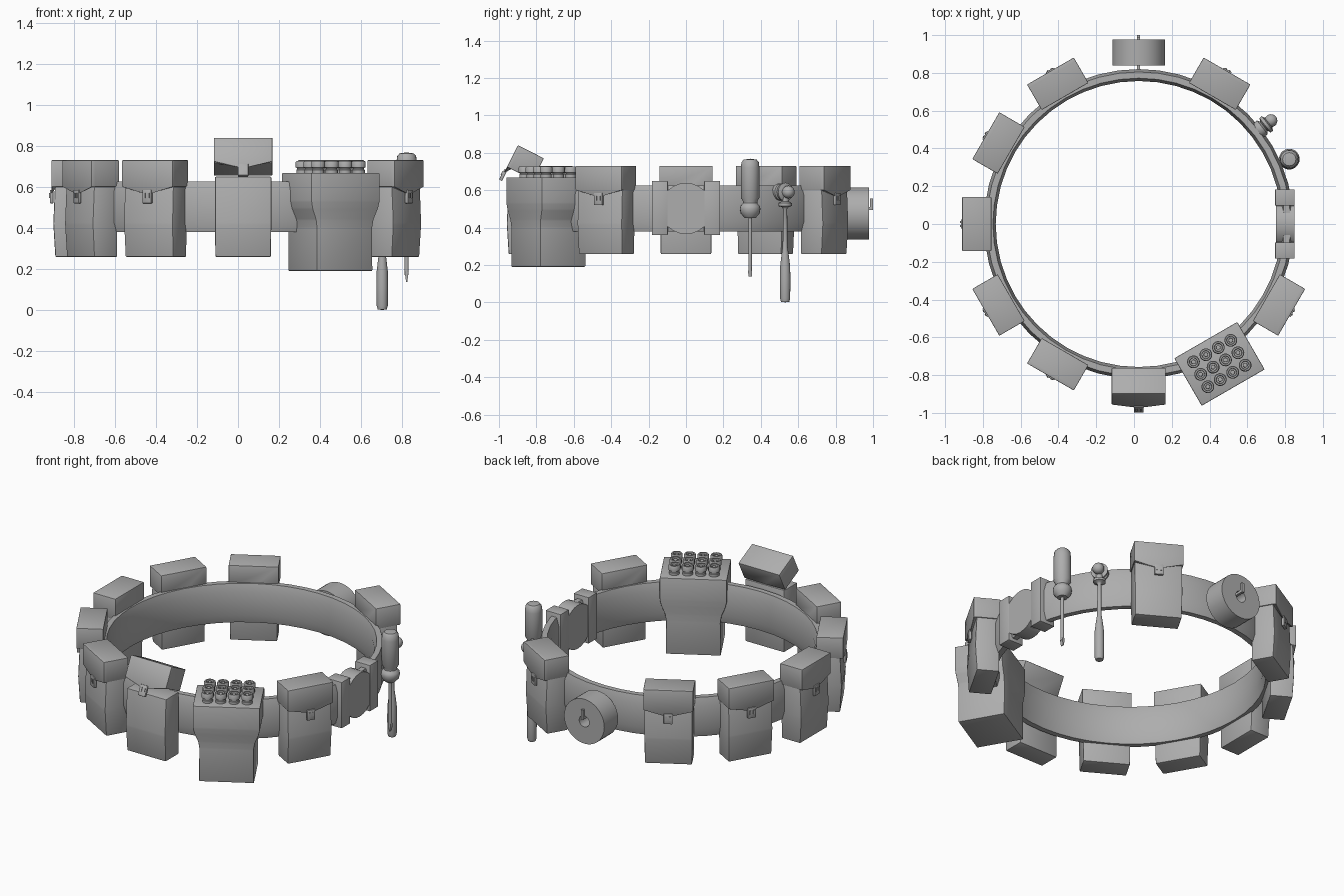
import bpy, bmesh, math
from mathutils import Matrix, Vector

if "Cube" in bpy.data.objects:
    bpy.data.objects.remove(bpy.data.objects["Cube"])

grey = bpy.data.materials.new("plain_grey")
grey.diffuse_color = (0.42, 0.42, 0.42, 1)
grey.use_nodes = True
grey.node_tree.nodes["Principled BSDF"].inputs["Base Color"].default_value = grey.diffuse_color


def frame(deg):
    """Local x points outward from the belt, y runs along it."""
    return Matrix.Translation((0.025, 0, 0)) @ Matrix.Rotation(math.radians(deg), 4, 'Z')


def finish(name, bm, M, bevel=0.0):
    if bevel:
        bmesh.ops.bevel(bm, geom=bm.edges[:], offset=bevel, segments=2,
                        affect='EDGES', profile=0.5)
    bmesh.ops.recalc_face_normals(bm, faces=bm.faces[:])
    me = bpy.data.meshes.new(name)
    bm.to_mesh(me)
    bm.free()
    me.transform(M)
    me.materials.append(grey)
    ob = bpy.data.objects.new(name, me)
    bpy.context.collection.objects.link(ob)
    bpy.ops.object.select_all(action='DESELECT')
    ob.select_set(True)
    bpy.context.view_layer.objects.active = ob
    bpy.ops.object.shade_smooth_by_angle(angle=math.radians(40))
    return ob


def loft(name, rings, M, bevel=0.0):
    """Skin a list of equal-length rings and cap both ends."""
    bm = bmesh.new()
    vs = [[bm.verts.new(p) for p in r] for r in rings]
    n = len(rings[0])
    for a, b in zip(vs, vs[1:]):
        for i in range(n):
            bm.faces.new((a[i], a[(i + 1) % n], b[(i + 1) % n], b[i]))
    bm.faces.new(vs[0])
    bm.faces.new(vs[-1])
    return finish(name, bm, M, bevel)


def rect(x0, x1, w, z):
    return [(x0, -w / 2, z), (x1, -w / 2, z), (x1, w / 2, z), (x0, w / 2, z)]


def box(name, x0, x1, w, z0, z1, M, bevel=0.0):
    return loft(name, [rect(x0, x1, w, z0), rect(x0, x1, w, z1)], M, bevel)


def lathe(name, profile, M, n=20, closed=False):
    """Revolve (radius, z) points around z."""
    bm = bmesh.new()
    rows = []
    for r, z in profile:
        if r == 0:
            rows.append([bm.verts.new((0, 0, z))] * n)
        else:
            rows.append([bm.verts.new((r * math.cos(t * math.tau / n),
                                       r * math.sin(t * math.tau / n), z)) for t in range(n)])
    pairs = list(zip(rows, rows[1:])) + ([(rows[-1], rows[0])] if closed else [])
    for a, b in pairs:
        for i in range(n):
            j = (i + 1) % n
            quad = list(dict.fromkeys((a[i], a[j], b[j], b[i])))
            if len(quad) > 2:
                bm.faces.new(quad)
    return finish(name, bm, M)


def flap(name, M):
    # lid with a shallow V along its front lower edge
    def ring(x, dip):
        return [(x, -.143, .60), (x, 0, .60 - dip), (x, .143, .60), (x, .143, .73), (x, -.143, .73)]
    loft(name, [ring(.78, 0), ring(.91, 0), ring(.935, .04)], M, .004)
    box(name + "_clasp", .925, .942, .05, .52, .585, M, .003)
    for s in (-1, 1):
        box(name + "_clasp_stud", .940, .946, .01, .545, .57,
            M @ Matrix.Translation((0, s * .011, 0)))


def pouch_body(name, M):
    loft(name, [rect(.785, .915, .27, .258), rect(.785, .925, .275, .42),
                rect(.785, .915, .275, .65)], M, .006)


# belt
lathe("belt", [(.772, .38), (.757, .43), (.757, .575), (.772, .625),
               (.805, .625), (.82, .575), (.82, .43), (.805, .38)],
      frame(0), 48, True)

# closed pouches
for k, a in enumerate((60, 120, 150, 180, 210, 240, 330)):
    pouch_body(f"pouch_{k}", frame(a))
    flap(f"pouch_flap_{k}", frame(a))

# open pouch at the front, lid tilted up
F = frame(270)
pouch_body("open_pouch", F @ Matrix.Translation((.033, 0, 0)))
tilt = (Matrix.Translation((.76, 0, .77)) @ Matrix.Rotation(math.radians(-27), 4, 'Y')
        @ Matrix.Translation((-.78, 0, -.73)))
flap("open_pouch_flap", F @ tilt)

# large shell pouch with flared top
B = frame(300)
loft("shell_pouch", [rect(.71, .99, .315, .19), rect(.71, .99, .312, .40),
                     rect(.71, .992, .325, .44), rect(.71, .997, .37, .495),
                     rect(.71, 1.0, .385, .53), rect(.71, 1.0, .385, .668)], B, .005)
for i in range(4):
    for j in range(3):
        P = B @ Matrix.Translation((.853 + (j - 1) * .076, (i - 1.5) * .076, 0))
        lathe("shell", [(.03, .65), (.03, .683), (.027, .686), (.027, .692), (.034, .695),
                        (.034, .72), (.03, .726), (.022, .726), (.02, .712),
                        (.012, .712), (.011, .722), (0, .724)], P, 16)

# buckle: two end blocks, a bridge and a round centre plate
K = frame(0)
for s in (-1, 1):
    box("buckle_block", .722, .826, .085, .36, .65, K @ Matrix.Translation((0, s * .14, 0)), .003)
box("buckle_bridge", .73, .822, .22, .41, .60, K)
lathe("buckle_disc", [(0, .728), (.137, .728), (.137, .824), (0, .824)],
      K @ Matrix.Translation((0, 0, .502)) @ Matrix.Rotation(math.pi / 2, 4, 'Y'), 24)

# tape roll hanging on a hook
T = frame(90)
lathe("tape_roll", [(.035, .84), (.14, .84), (.14, .978), (.035, .978)],
      T @ Matrix.Translation((0, 0, .475)) @ Matrix.Rotation(math.pi / 2, 4, 'Y'), 36, True)
box("tape_hook_bar", .80, 1.0, .016, .495, .511, T)
box("tape_hook_tip", .984, 1.0, .016, .50, .555, T)

# screwdriver
S = Matrix.Translation((.822, .343, 0))
lathe("screwdriver_handle", [(0, .45), (.03, .452), (.05, .475), (.055, .50), (.052, .515),
                             (.038, .53), (.038, .54), (.05, .56), (.05, .72), (.046, .75),
                             (.035, .763), (0, .768)], S)
lathe("screwdriver_shaft", [(0, .17), (.010, .17), (.010, .46), (0, .46)], S, 12)
loft("screwdriver_tip", [rect(-.003, .003, .018, .137), rect(-.007, .007, .022, .165),
                         rect(-.008, .008, .016, .185)], S)

# ball-headed hammer, hanging head up
H = Matrix.Translation((.703, .53, 0)) @ Matrix.Rotation(math.radians(38), 4, 'Z')
lathe("hammer_handle", [(0, 0), (.022, .003), (.027, .02), (.028, .12), (.027, .19), (.020, .25),
                        (.013, .30), (.011, .50), (.018, .51), (.036, .515), (.036, .53),
                        (.02, .54), (.02, .58), (0, .58)], H)
ball = [(.034 * math.cos(t * math.pi / 10), .028 + .034 * math.sin(t * math.pi / 10))
        for t in range(-2, 5)]
lathe("hammer_head", [(0, -.06), (.042, -.06), (.046, -.053), (.046, -.03), (.03, -.02),
                      (.048, -.012), (.05, .004), (.026, .012)] + ball + [(0, .062)],
      H @ Matrix.Translation((0, 0, .59)) @ Matrix.Rotation(math.pi / 2, 4, 'Y'), 20)
